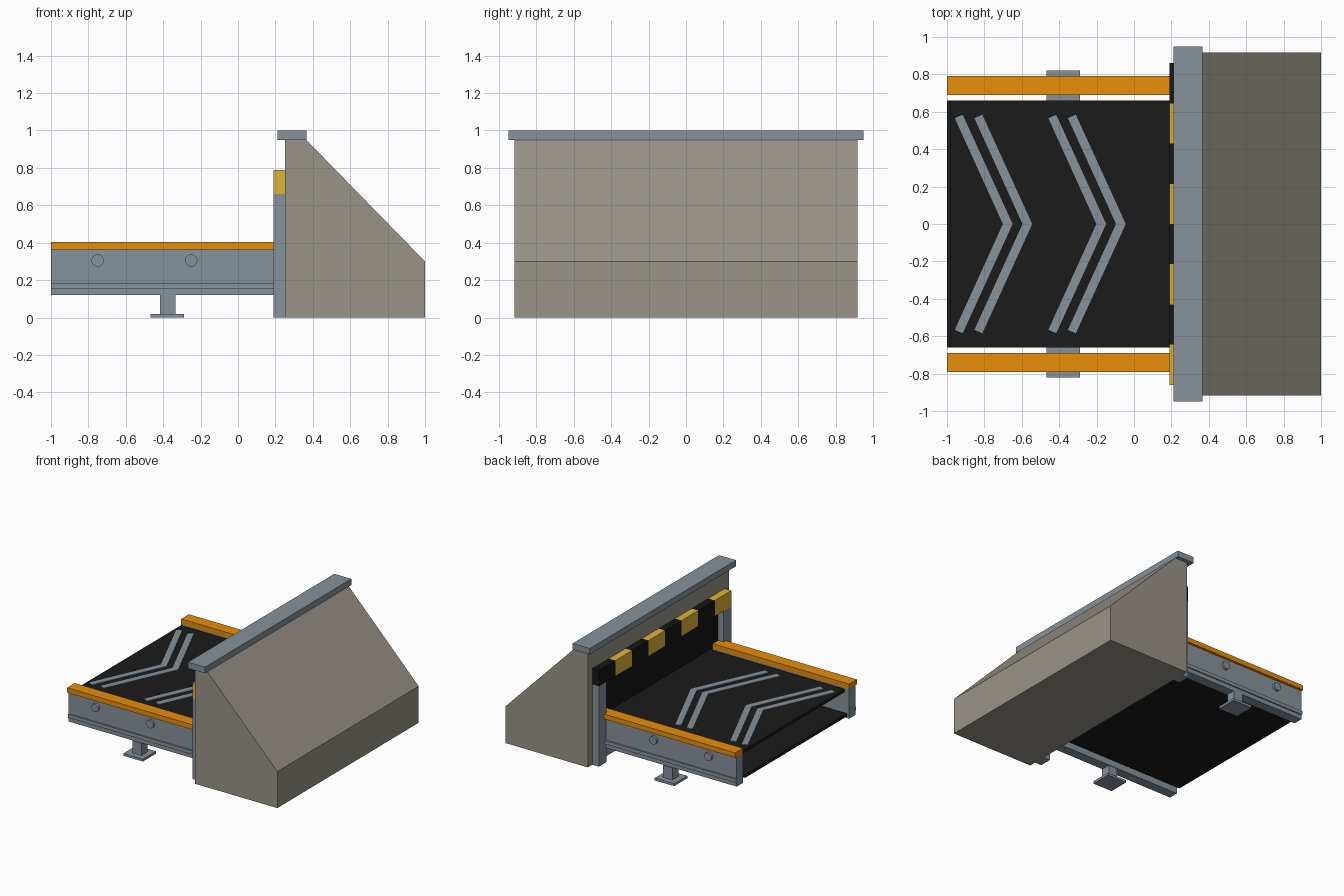
import bpy, bmesh, math
from mathutils import Vector, Matrix

cube = bpy.data.objects.get("Cube")
if cube:
    bpy.data.objects.remove(cube, do_unlink=True)


def material(name, r, g, b):
    m = bpy.data.materials.new(name)
    m.use_nodes = True
    m.diffuse_color = (r, g, b, 1)
    bsdf = next(n for n in m.node_tree.nodes if n.type == 'BSDF_PRINCIPLED')
    bsdf.inputs["Base Color"].default_value = (r, g, b, 1)
    return m


steel = material("steel grey", 0.245, 0.285, 0.325)
concrete = material("warm concrete", 0.32, 0.295, 0.25)
orange = material("safety orange", 0.8, 0.27, 0.003)
yellow = material("warning yellow", 0.73, 0.46, 0.04)
black = material("hazard black", 0.008, 0.008, 0.008)
rubber = material("belt rubber", 0.011, 0.011, 0.011)


def finish(name, bm, mat):
    bmesh.ops.recalc_face_normals(bm, faces=bm.faces)
    mesh = bpy.data.meshes.new(name)
    bm.to_mesh(mesh)
    bm.free()
    mesh.materials.append(mat)
    ob = bpy.data.objects.new(name, mesh)
    bpy.context.collection.objects.link(ob)
    return ob


def box(name, x, y, z, mat):
    """Box from three (low, high) ranges."""
    bm = bmesh.new()
    bmesh.ops.create_cube(bm, size=1)
    for v in bm.verts:
        v.co = Vector([(a + b) / 2 + c * (b - a) for (a, b), c in zip((x, y, z), v.co)])
    return finish(name, bm, mat)


def prism(name, points, offset, mat):
    """Closed outline extruded along an offset."""
    bm = bmesh.new()
    face = bm.faces.new([bm.verts.new(p) for p in points])
    ext = bmesh.ops.extrude_face_region(bm, geom=[face])
    bmesh.ops.translate(bm, vec=offset,
                        verts=[v for v in ext["geom"] if isinstance(v, bmesh.types.BMVert)])
    return finish(name, bm, mat)


# Sloped housing and its coping
outline = [(0.25, 0), (1, 0), (1, 0.3), (0.365, 0.95), (0.25, 0.95)]
prism("housing", [(x, -0.918, z) for x, z in outline], (0, 1.836, 0), concrete)
box("coping", (0.21, 0.365), (-0.95, 0.95), (0.95, 1), steel)

# Striped warning bar with a dark curtain below
step = 0.215
for i in range(8):
    low = -0.86 + i * step
    box(f"warning_block_{i + 1}", (0.19, 0.25), (low, low + step), (0.66, 0.79),
        black if i % 2 else yellow)
box("curtain", (0.24, 0.25), (-0.76, 0.76), (0.12, 0.66), black)

# Belt: upper run and return run
belt_top = 0.37
box("belt_upper_run", (-0.98, 0.245), (-0.66, 0.66), (belt_top - 0.025, belt_top), rubber)
box("belt_return_run", (-1, 0.245), (-0.66, 0.66), (0.15, 0.175), rubber)

# Direction chevrons on the belt
half, back, reach = 0.026, 0.262, 0.575
cut = Vector((0.021, 0.0095))
for i, apex in enumerate((-0.675, -0.57, -0.175, -0.07)):
    end = Vector((apex - back, reach))
    right, left = end + cut, end - cut
    pts = [(apex + half, 0), tuple(right), tuple(left), (apex - half, 0),
           (left.x, -left.y), (right.x, -right.y)]
    prism(f"chevron_{i + 1}", [(x, y, belt_top) for x, y in pts], (0, 0, 0.004), steel)

# Side frames, mirrored front and back
for side, label in ((-1, "front"), (1, "back")):
    def span(a, b):
        return tuple(sorted((side * a, side * b)))

    box(f"{label}_rail_cap", (-1, 0.25), span(0.69, 0.79), (0.365, 0.405), orange)
    box(f"{label}_side_beam", (-1, 0.25), span(0.69, 0.77), (0.12, 0.365), steel)
    box(f"{label}_beam_ridge", (-1, 0.25), span(0.77, 0.78), (0.155, 0.185), steel)
    box(f"{label}_post", (0.19, 0.25), span(0.76, 0.86), (0, 0.66), steel)
    box(f"{label}_leg", (-0.418, -0.335), span(0.695, 0.775), (0.02, 0.12), steel)
    box(f"{label}_foot", (-0.467, -0.29), span(0.65, 0.82), (0, 0.02), steel)

    # Bolt heads
    for i, x in enumerate((-0.75, -0.25)):
        bm = bmesh.new()
        place = Matrix.Translation((x, side * 0.777, 0.305)) @ Matrix.Rotation(math.pi / 2, 4, 'X')
        bmesh.ops.create_cone(bm, cap_ends=True, segments=24, radius1=0.033,
                              radius2=0.033, depth=0.024, matrix=place)
        bolt = finish(f"{label}_bolt_{i + 1}", bm, steel)
        bpy.ops.object.select_all(action='DESELECT')
        bolt.select_set(True)
        bpy.context.view_layer.objects.active = bolt
        bpy.ops.object.shade_smooth_by_angle()
